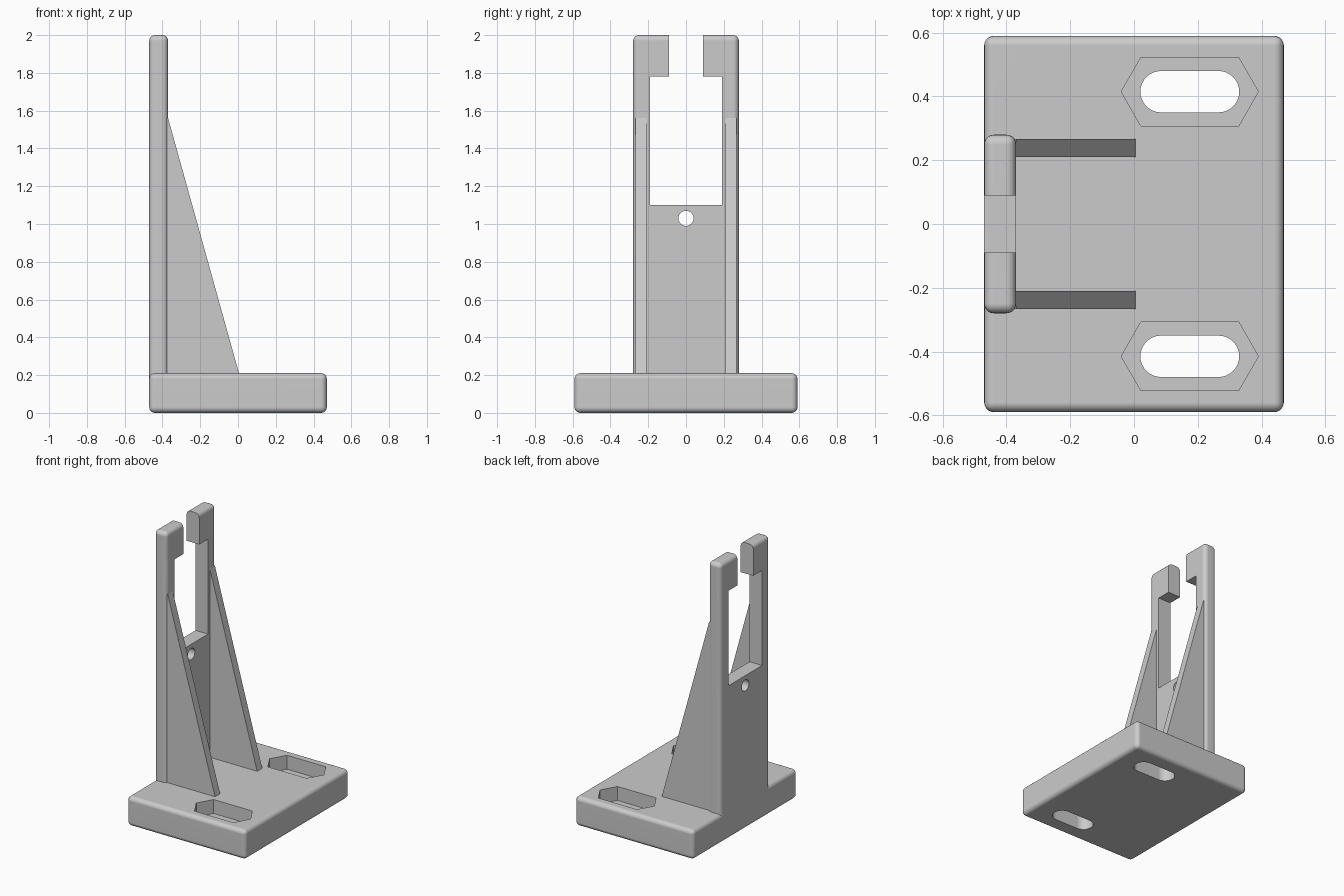
import bpy, bmesh
from math import cos, sin, pi, radians
from mathutils import Vector

cube = bpy.data.objects.get("Cube")
if cube:
    bpy.data.objects.remove(cube, do_unlink=True)

grey = bpy.data.materials.new("plain grey")
grey.use_nodes = True
grey.diffuse_color = (0.6, 0.6, 0.6, 1)
grey.node_tree.nodes["Principled BSDF"].inputs["Base Color"].default_value = (0.6, 0.6, 0.6, 1)


def finish_mesh(name, bm):
    bmesh.ops.recalc_face_normals(bm, faces=bm.faces)
    mesh = bpy.data.meshes.new(name)
    bm.to_mesh(mesh)
    bm.free()
    mesh.materials.append(grey)
    obj = bpy.data.objects.new(name, mesh)
    bpy.context.collection.objects.link(obj)
    return obj


def prism(name, points, axis, low, high):
    """Extrude a 2D outline along x (outline y,z), y (x,z) or z (x,y)."""
    place = {"x": lambda a, b, c: (c, a, b),
             "y": lambda a, b, c: (a, c, b),
             "z": lambda a, b, c: (a, b, c)}[axis]
    bm = bmesh.new()
    face = bm.faces.new([bm.verts.new(place(a, b, low)) for a, b in points])
    ext = bmesh.ops.extrude_face_region(bm, geom=[face])
    moved = [g for g in ext["geom"] if isinstance(g, bmesh.types.BMVert)]
    bmesh.ops.translate(bm, verts=moved, vec=Vector(place(0, 0, high - low)))
    return finish_mesh(name, bm)


def rounded_box(name, low, high, radius):
    bm = bmesh.new()
    bmesh.ops.create_cube(bm, size=1)
    for v in bm.verts:
        v.co = [lo if c < 0 else hi for c, lo, hi in zip(v.co, low, high)]
    bmesh.ops.bevel(bm, geom=bm.edges[:], offset=radius, segments=5,
                    profile=0.5, affect="EDGES")
    return finish_mesh(name, bm)


def cut(target, cutter):
    mod = target.modifiers.new("cut", "BOOLEAN")
    mod.operation = "DIFFERENCE"
    mod.solver = "EXACT"
    mod.object = cutter
    select(target)
    bpy.ops.object.modifier_apply(modifier=mod.name)
    bpy.data.objects.remove(cutter, do_unlink=True)


def select(obj):
    bpy.ops.object.select_all(action="DESELECT")
    obj.select_set(True)
    bpy.context.view_layer.objects.active = obj


def arc(cx, cy, r, start, end, steps):
    angles = [start + (end - start) * i / steps for i in range(steps + 1)]
    return [(cx + r * cos(a), cy + r * sin(a)) for a in angles]


# Base plate with two slots, each below a hexagonal pocket
base = rounded_box("base_plate", (-0.47, -0.59, 0), (0.47, 0.59, 0.21), 0.03)
mid_x = 0.175
for y in (-0.415, 0.415):
    slot = (arc(mid_x + 0.09, y, 0.065, -pi / 2, pi / 2, 16)
            + arc(mid_x - 0.09, y, 0.065, pi / 2, 3 * pi / 2, 16))
    cut(base, prism("slot_cutter", slot, "z", -0.1, 0.3))
    pocket = [(mid_x + dx, y + dy) for dx, dy in
              ((0.215, 0), (0.153, 0.108), (-0.153, 0.108),
               (-0.215, 0), (-0.153, -0.108), (0.153, -0.108))]
    cut(base, prism("pocket_cutter", pocket, "z", 0.11, 0.3))

# Upright post with an open-topped window and a small round hole
post = rounded_box("upright_post", (-0.47, -0.28, 0.03), (-0.37, 0.28, 2), 0.03)
window = [(-0.19, 1.1), (0.19, 1.1), (0.19, 1.78), (0.09, 1.78),
          (0.09, 2.1), (-0.09, 2.1), (-0.09, 1.78), (-0.19, 1.78)]
cut(post, prism("window_cutter", window, "x", -0.6, -0.2))
hole = arc(0, 1.03, 0.04, 0, 2 * pi, 32)[:-1]
cut(post, prism("hole_cutter", hole, "x", -0.6, -0.2))

# Triangular support ribs
rib = [(-0.41, 0.15), (0.005, 0.15), (0.005, 0.21), (-0.37, 1.56), (-0.41, 1.56)]
ribs = [prism("left_rib" if low > 0 else "right_rib", rib, "y", low, low + 0.057)
        for low in (0.21, -0.267)]

# Smooth the rounded edges while keeping the flats crisp
for obj in (base, post):
    select(obj)
    bpy.ops.object.shade_smooth_by_angle(angle=radians(35))
    weighted = obj.modifiers.new("flat_faces", "WEIGHTED_NORMAL")
    weighted.keep_sharp = True
